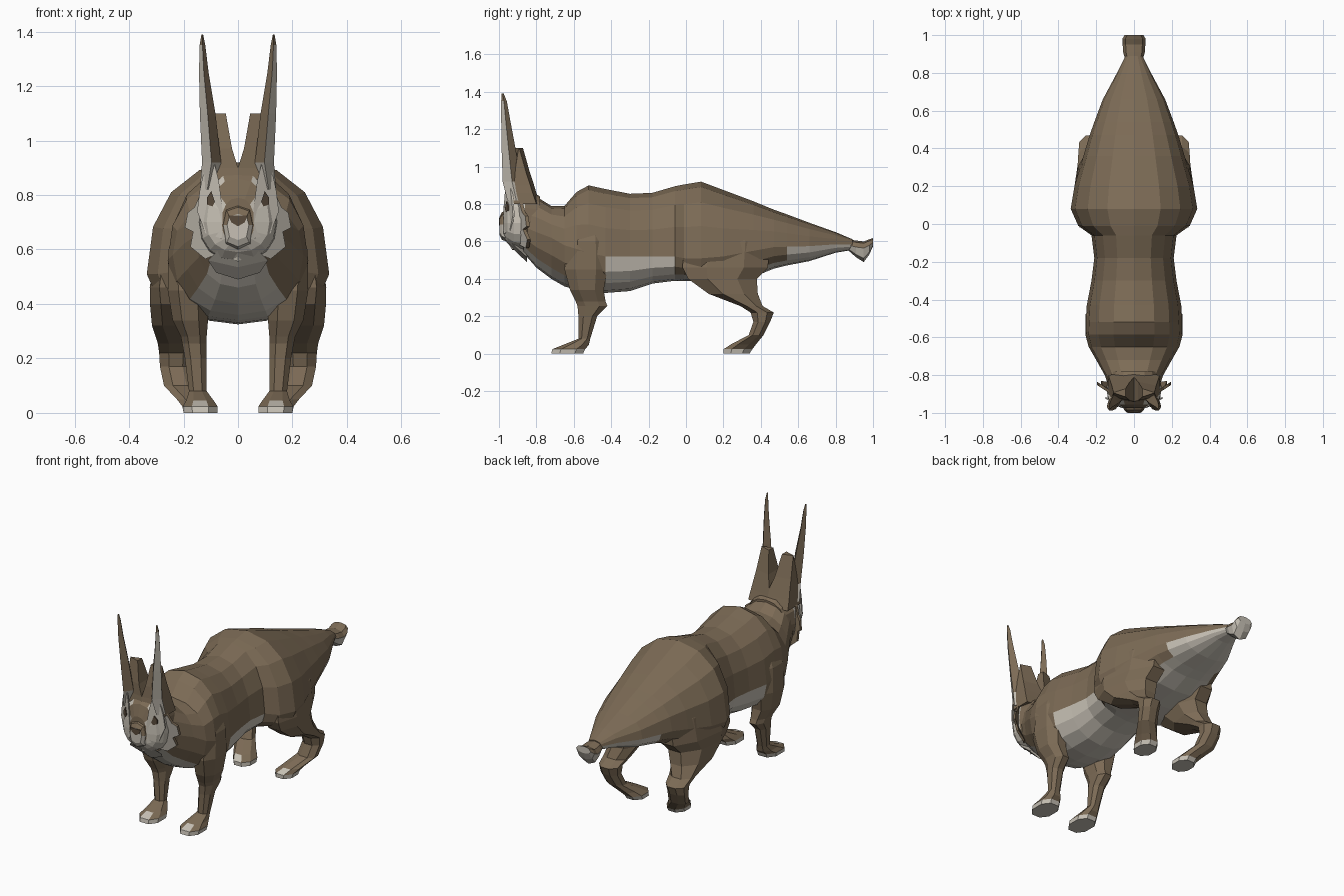
import bpy, bmesh, math


def material(name, rgb):
    m = bpy.data.materials.new(name)
    m.diffuse_color = (*rgb, 1)
    return m


MATS = [material("brown_fur", (0.202, 0.147, 0.092)),
        material("pale_fur", (0.57, 0.53, 0.46)),
        material("dark_brown", (0.10, 0.07, 0.045))]
BROWN, PALE, DARK = 0, 1, 2


def loft(name, rings, rule=None, mirror=False):
    """Skin closed rings of points; rule(centre, ring, side) picks the colour.
    Side is -1 for the first cap and -2 for the last."""
    bm = bmesh.new()
    loops = [[bm.verts.new(p) for p in ring] for ring in rings]
    n = len(loops[0])
    faces = [(bm.faces.new(loops[0]), 0, -1), (bm.faces.new(loops[-1]), len(loops) - 2, -2)]
    for i, (a, b) in enumerate(zip(loops, loops[1:])):
        for j in range(n):
            k = (j + 1) % n
            faces.append((bm.faces.new((a[j], a[k], b[k], b[j])), i, j))
    for f, i, j in faces:
        f.material_index = rule(f.calc_center_median(), i, j) if rule else BROWN
    bmesh.ops.recalc_face_normals(bm, faces=bm.faces)
    me = bpy.data.meshes.new(name)
    bm.to_mesh(me)
    bm.free()
    for m in MATS:
        me.materials.append(m)
    ob = bpy.data.objects.new(name, me)
    bpy.context.collection.objects.link(ob)
    if mirror:
        ob.modifiers.new("mirror", "MIRROR").use_mirror_merge = False
    return ob


def spow(v, p):
    return math.copysign(abs(v) ** p, v)


def upright_ring(y, bottom, wide, top, hw, n=16, p=0.9):
    """Cross-section across the body, widest at its own height."""
    ring = []
    for k in range(n):
        a = 2 * math.pi * k / n
        c, s = spow(math.cos(a), p), spow(math.sin(a), p)
        if abs(c) < 1e-4:
            c = 0
        ring.append((hw * c, y, wide + s * ((top - wide) if s > 0 else (wide - bottom))))
    return ring


def flat_ring(z, y0, y1, x0, x1, n=8, p=0.85, shear=0.0):
    """Horizontal cross-section of a leg; shear swings its front outwards."""
    ring = []
    for k in range(n):
        a = 2 * math.pi * (k + 0.5) / n
        dy = (y1 - y0) / 2 * spow(math.sin(a), p) / 0.935
        dx = (x1 - x0) / 2 * spow(math.cos(a), p) / 0.935
        ring.append(((x0 + x1) / 2 + dx - shear * dy, (y0 + y1) / 2 + dy, z))
    return ring


# Body: neck, chest, waist, haunches and tapering rump (y, bottom, widest, top, half width)
body = [(-0.87, 0.54, 0.68, 0.84, 0.13), (-0.80, 0.46, 0.65, 0.84, 0.155),
        (-0.72, 0.40, 0.62, 0.79, 0.20), (-0.65, 0.36, 0.58, 0.79, 0.24),
        (-0.585, 0.34, 0.56, 0.865, 0.258), (-0.52, 0.33, 0.54, 0.90, 0.255),
        (-0.43, 0.325, 0.52, 0.88, 0.25), (-0.30, 0.335, 0.52, 0.855, 0.225),
        (-0.18, 0.375, 0.52, 0.86, 0.21), (-0.06, 0.39, 0.52, 0.895, 0.225),
        (-0.01, 0.39, 0.51, 0.905, 0.295), (0.08, 0.385, 0.51, 0.92, 0.335),
        (0.20, 0.39, 0.52, 0.875, 0.315), (0.36, 0.41, 0.55, 0.815, 0.268),
        (0.47, 0.455, 0.57, 0.77, 0.235), (0.54, 0.472, 0.572, 0.745, 0.21),
        (0.66, 0.495, 0.575, 0.70, 0.165), (0.80, 0.54, 0.585, 0.65, 0.09),
        (0.89, 0.555, 0.585, 0.612, 0.045)]


def body_colour(c, i, j):
    y = body[i][0]
    if -0.44 < y < -0.1 or y > 0.5:      # belly and under the tail
        return PALE if j >= 8 else BROWN
    return PALE if 10 <= j <= 13 else BROWN


loft("body", [upright_ring(*r) for r in body], body_colour)

# Tail tuft with a pale underside
tuft = [(0.87, 0.55, 0.58, 0.61, 0.045), (0.91, 0.515, 0.57, 0.605, 0.058),
        (0.95, 0.49, 0.565, 0.60, 0.06), (0.98, 0.53, 0.58, 0.612, 0.062),
        (1.0, 0.575, 0.595, 0.618, 0.05)]
loft("tail_tuft", [upright_ring(*r, n=8) for r in tuft],
     lambda c, i, j: PALE if j >= 4 or j < 0 else BROWN)

# Head with a pale mask on both sides of the nose bridge
head = [(-0.78, 0.60, 0.72, 0.84, 0.13), (-0.86, 0.55, 0.70, 0.89, 0.145),
        (-0.92, 0.56, 0.70, 0.90, 0.14), (-0.955, 0.59, 0.70, 0.86, 0.115),
        (-0.975, 0.62, 0.70, 0.79, 0.06)]
loft("head", [upright_ring(*r) for r in head],
     lambda c, i, j: PALE if c.y < -0.88 and j >= 0 and (abs(c.x) > 0.06 or c.z < 0.66) else BROWN)

# Muzzle and nose
muzzle = [(-0.94, 0.59, 0.69, 0.78, 0.065), (-0.985, 0.61, 0.69, 0.755, 0.052),
          (-0.997, 0.635, 0.69, 0.73, 0.04)]
loft("muzzle", [upright_ring(*r, n=8, p=0.7) for r in muzzle],
     lambda c, i, j: BROWN if 0 <= j < 4 else PALE)


def plate(name, outline, depth, thick, front_mat, back_mat, mirror=True):
    """Thin panel from an x, z outline, with depth(x, z) giving its y."""
    front = [(x, depth(x, z), z) for x, z in outline]
    return loft(name, [front, [(x, y + thick, z) for x, y, z in front]],
                lambda c, i, j: front_mat if j == -1 else back_mat, mirror)


plate("nose", [(-0.035, 0.725), (0.035, 0.725), (0.025, 0.70), (0, 0.685), (-0.025, 0.70)],
      lambda x, z: -1.0, 0.008, DARK, DARK, False)

# Pale cheek panels rising to the ears
plate("face_mask", [(0.09, 0.93), (0.122, 0.90), (0.14, 0.82), (0.15, 0.74), (0.12, 0.66),
                    (0.06, 0.64), (0.056, 0.74), (0.07, 0.85)],
      lambda x, z: -1.008 + 0.55 * x, 0.009, PALE, PALE)

# Ragged cheek ruff and chin beard
plate("cheek_ruff", [(0.10, 0.85), (0.14, 0.80), (0.16, 0.755), (0.185, 0.735), (0.195, 0.68),
                     (0.165, 0.665), (0.175, 0.61), (0.12, 0.565), (0.06, 0.59), (0, 0.555),
                     (0, 0.64), (0.06, 0.66), (0.085, 0.74)],
      lambda x, z: -0.98 + 0.65 * x + max(0, 0.64 - z) * 0.6, 0.018, PALE, BROWN)
loft("beard", [[(x * w, y, z - d) for x, d in ((-1, 0), (0, 0.025), (1, 0), (0, -0.04))]
               for w, y, z in ((0.06, -0.95, 0.61), (0.11, -0.90, 0.56), (0.08, -0.85, 0.515))],
     lambda c, i, j: PALE)

# Eyes
plate("eye", [(0.085, 0.775), (0.094, 0.758), (0.114, 0.765), (0.114, 0.79), (0.098, 0.815)],
      lambda x, z: -1.015 + 0.55 * x, 0.009, DARK, DARK)

# Tall ears: pale on the forward outer side (z, inner x, outer x, front y, back y)
ear = [(0.82, 0.085, 0.14, -0.955, -0.86), (0.92, 0.062, 0.132, -0.98, -0.88),
       (1.10, 0.083, 0.14, -0.986, -0.912), (1.25, 0.108, 0.143, -0.988, -0.94),
       (1.35, 0.12, 0.141, -0.988, -0.958), (1.39, 0.128, 0.134, -0.986, -0.974)]
loft("ear", [[((a + b) / 2, f, z), (b, (f + k) / 2, z), ((a + b) / 2, k, z), (a, (f + k) / 2, z)]
             for z, a, b, f, k in ear],
     lambda c, i, j: PALE if (j == 0 and i < 4) or (j in (1, 3) and i == 0) else BROWN, True)

# Lobes joining the backs of the ears, meeting in a notch
lobe = [(0.80, 0.0, 0.135, -0.95, -0.78), (0.86, 0.0, 0.13, -0.945, -0.80),
        (0.90, 0.0, 0.125, -0.94, -0.812), (0.97, 0.022, 0.118, -0.935, -0.835),
        (1.10, 0.045, 0.108, -0.915, -0.872)]
loft("ear_lobe", [[(a, f, z), (b, f + 0.02, z), (b, k - 0.02, z), (a, k, z)]
                  for z, a, b, f, k in lobe], None, True)

# Legs (z, front y, back y, inner x, outer x), with pale toes and soles
front_leg = [(0, -0.72, -0.55, 0.075, 0.20), (0.024, -0.715, -0.54, 0.075, 0.203),
             (0.046, -0.66, -0.52, 0.09, 0.19), (0.08, -0.575, -0.512, 0.115, 0.18),
             (0.20, -0.575, -0.475, 0.115, 0.195), (0.255, -0.58, -0.42, 0.115, 0.205),
             (0.28, -0.59, -0.43, 0.115, 0.21), (0.34, -0.62, -0.44, 0.11, 0.24),
             (0.45, -0.65, -0.42, 0.11, 0.258), (0.60, -0.63, -0.43, 0.13, 0.255),
             (0.74, -0.59, -0.46, 0.12, 0.20)]
hind_leg = [(0, 0.20, 0.34, 0.085, 0.20), (0.024, 0.20, 0.355, 0.085, 0.205),
            (0.05, 0.24, 0.375, 0.11, 0.225), (0.10, 0.335, 0.415, 0.155, 0.272),
            (0.17, 0.36, 0.45, 0.17, 0.287), (0.22, 0.345, 0.47, 0.165, 0.29),
            (0.255, 0.29, 0.41, 0.15, 0.295), (0.32, 0.12, 0.385, 0.13, 0.308),
            (0.40, 0.01, 0.38, 0.115, 0.312), (0.46, -0.02, 0.44, 0.115, 0.31),
            (0.60, -0.015, 0.45, 0.11, 0.29), (0.75, 0.06, 0.34, 0.06, 0.19)]
for name, rings, p in (("front_leg", front_leg, 0.85), ("hind_leg", hind_leg, 0.95)):
    swing = 0.15 if name == "hind_leg" else 0.0
    loft(name, [flat_ring(*r, p=p, shear=swing if r[0] > 0.3 else 0) for r in rings],
         lambda c, i, j: PALE if c.z < 0.02 or (i == 1 and j == 5) else BROWN, True)
